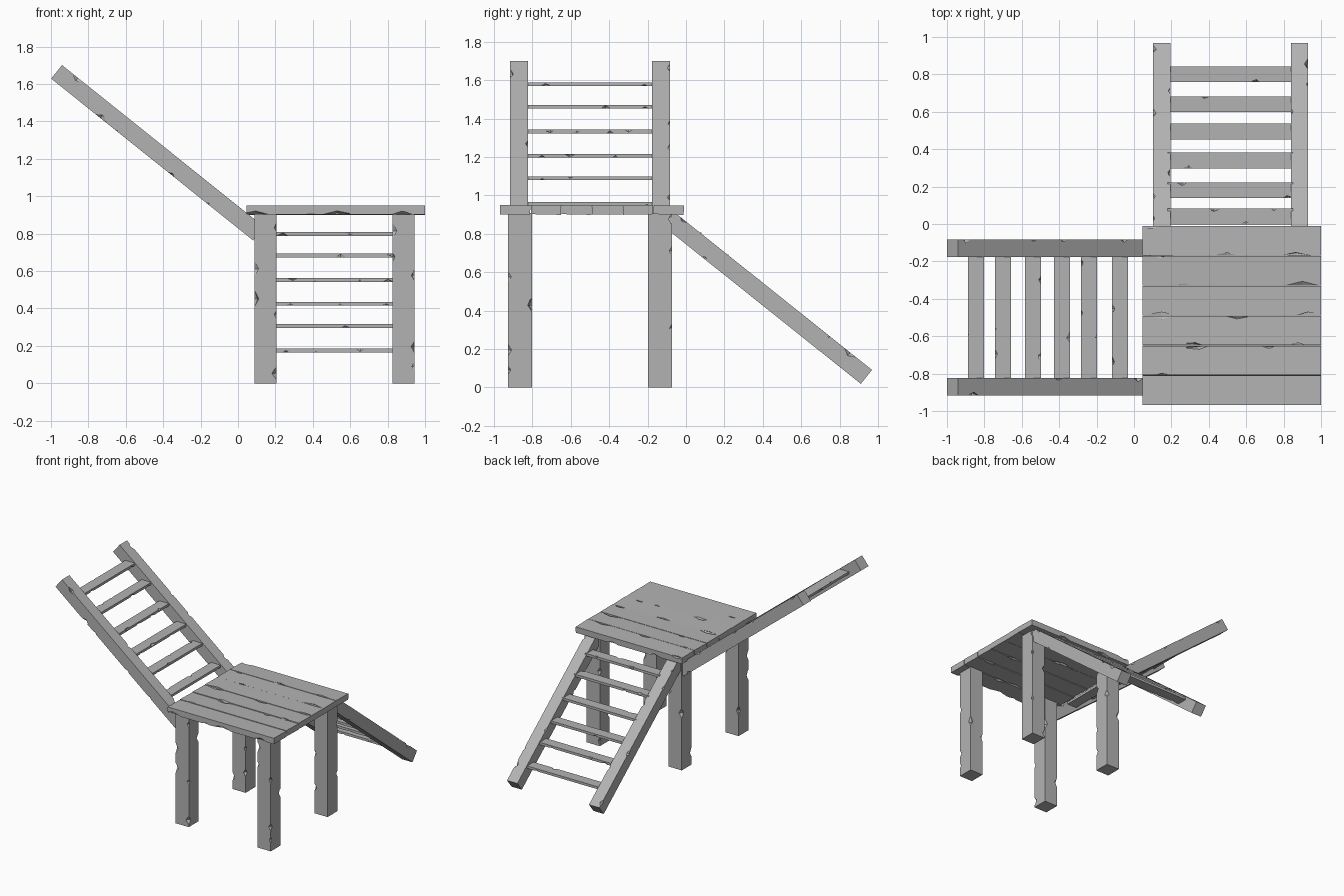
import bpy, bmesh, random
from mathutils import Vector, Matrix

random.seed(7)
if "Cube" in bpy.data.objects:
    bpy.data.objects.remove(bpy.data.objects["Cube"])

wood = bpy.data.materials.new("weathered_grey")
wood.use_nodes = True
GREY = (0.45, 0.45, 0.45, 1)
wood.diffuse_color = GREY
wood.node_tree.nodes["Principled BSDF"].inputs["Base Color"].default_value = GREY


def new_object(name, bm):
    mesh = bpy.data.meshes.new(name)
    bm.to_mesh(mesh)
    bm.free()
    mesh.materials.append(wood)
    ob = bpy.data.objects.new(name, mesh)
    bpy.context.collection.objects.link(ob)
    return ob


def beam(name, a, b, width, depth, chips, bite, stretch, roll=0.0):
    """Square timber from a to b, with wedge chips cut out of its long edges."""
    a, b = Vector(a), Vector(b)
    along = (b - a).normalized()
    side = Vector((0, 0, 1)).cross(along)
    side = side.normalized() if side.length > 0.01 else Vector((0, 1, 0))
    up = along.cross(side)
    frame = Matrix((along, side, up)).transposed().to_4x4()
    frame = Matrix.Translation((a + b) / 2) @ frame @ Matrix.Rotation(roll, 4, 'X')
    length = (b - a).length

    bm = bmesh.new()
    bmesh.ops.create_cube(bm, size=1, matrix=frame @ Matrix.Diagonal((length, width, depth, 1)))
    ob = new_object(name, bm)

    # Chips: stretched octahedra spread along the four long edges
    cut = bmesh.new()
    for i in range(chips):
        x = ((i + random.uniform(0.15, 0.85)) / chips - 0.5) * length
        y = random.choice((-1, 1)) * width / 2
        z = random.choice((-1, 1)) * depth / 2
        size = bite * random.uniform(0.6, 1.3)
        place = (frame @ Matrix.Translation((x, y, z))
                 @ Matrix.Rotation(random.uniform(0, 3), 4, 'X')
                 @ Matrix.Rotation(random.uniform(-0.2, 0.2), 4, 'Y')
                 @ Matrix.Diagonal((size * stretch, size, size, 1)))
        bmesh.ops.create_uvsphere(cut, u_segments=4, v_segments=2, radius=1, matrix=place)
    bmesh.ops.recalc_face_normals(cut, faces=cut.faces)
    cutter = new_object(name + "_cutter", cut)
    cutter.hide_render = True
    mod = ob.modifiers.new("chips", 'BOOLEAN')
    mod.operation, mod.solver, mod.object = 'DIFFERENCE', 'EXACT', cutter
    mod.use_self = True
    bpy.context.view_layer.update()
    carved = bpy.data.meshes.new_from_object(ob.evaluated_get(bpy.context.evaluated_depsgraph_get()))
    ob.modifiers.clear()
    ob.data = carved
    bpy.data.objects.remove(cutter)
    return ob


# Deck planks
for i in range(6):
    y = -0.89 + 0.16 * i
    beam(f"deck_plank_{i + 1}", (0.045, y, 0.925), (1.0, y, 0.925), 0.157, 0.048,
         5, 0.02, 3.5, random.uniform(-0.03, 0.03))

# Legs
for xn, x in (("right", 0.148), ("left", 0.885)):
    for yn, y in (("front", -0.865), ("back", -0.135)):
        beam(f"{yn}_{xn}_leg", (x, y, 0), (x, y, 0.905), 0.125, 0.118, 7, 0.025, 1.4)

# Ladder up to the right side
for yn, y in (("front", -0.87), ("back", -0.13)):
    beam(f"upper_ladder_{yn}_rail", (0.11, y, 0.80), (-0.97, y, 1.665), 0.095, 0.093, 7, 0.02, 1.5)
for i, x in enumerate((-0.845, -0.70, -0.54, -0.385, -0.24, -0.075)):
    z = 1.58 + (-0.845 - x) * 0.81
    beam(f"upper_ladder_step_{i + 1}", (x, -0.83, z), (x, -0.17, z), 0.086, 0.02, 4, 0.017, 1.5)

# Ladder down to the ground at the back
for xn, x in (("right", 0.148), ("left", 0.885)):
    beam(f"lower_ladder_{xn}_rail", (x, -0.10, 0.885), (x, 0.94, 0.055), 0.093, 0.093, 7, 0.02, 1.5)
for i, y in enumerate((0.80, 0.64, 0.495, 0.34, 0.18, 0.04)):
    z = 0.175 + (0.80 - y) * 0.82
    beam(f"lower_ladder_step_{i + 1}", (0.18, y, z), (0.85, y, z), 0.084, 0.02, 4, 0.017, 1.5)
